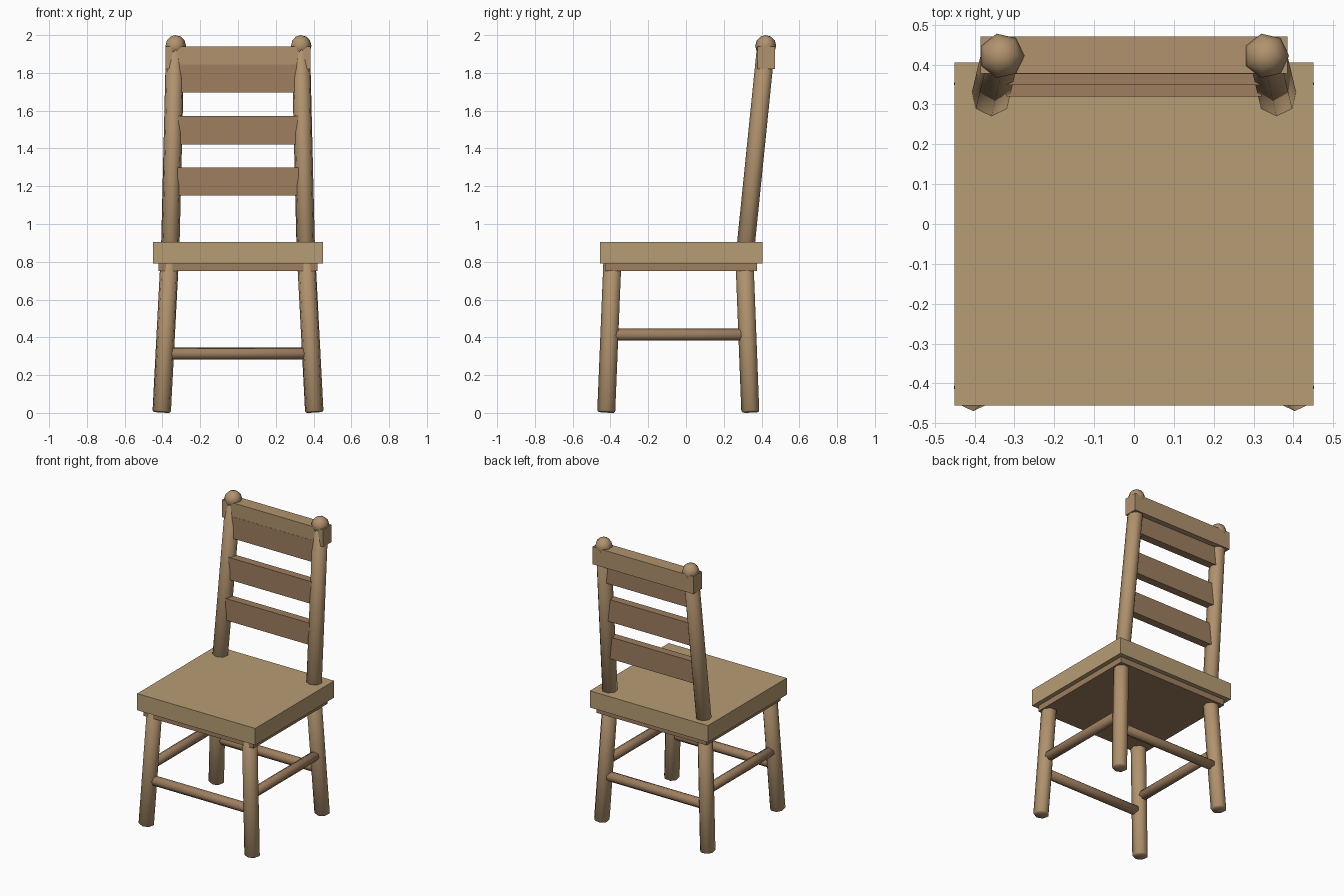
import bpy, bmesh, math
from mathutils import Vector, Matrix

if "Cube" in bpy.data.objects:
    bpy.data.objects.remove(bpy.data.objects["Cube"])


def material(name, rgb):
    m = bpy.data.materials.new(name)
    m.diffuse_color = (*rgb, 1)
    m.use_nodes = True
    m.node_tree.nodes["Principled BSDF"].inputs["Base Color"].default_value = m.diffuse_color
    return m


SEAT = material("pale_wood", (0.47, 0.34, 0.175))
FRAME = material("warm_wood", (0.44, 0.29, 0.155))
SLAT = material("brown_wood", (0.34, 0.21, 0.115))


def finish(bm, name, mat, smooth=False):
    bmesh.ops.recalc_face_normals(bm, faces=bm.faces)
    me = bpy.data.meshes.new(name)
    bm.to_mesh(me)
    bm.free()
    me.materials.append(mat)
    if smooth:
        me.polygons.foreach_set("use_smooth", [True] * len(me.polygons))
        me.set_sharp_from_angle(angle=math.radians(58))
    ob = bpy.data.objects.new(name, me)
    bpy.context.collection.objects.link(ob)
    return ob


def box(name, lo, hi, mat):
    lo, hi = Vector(lo), Vector(hi)
    bm = bmesh.new()
    bmesh.ops.create_cube(bm, size=1)
    bmesh.ops.scale(bm, vec=hi - lo, verts=bm.verts)
    bmesh.ops.translate(bm, vec=(lo + hi) / 2, verts=bm.verts)
    return finish(bm, name, mat)


def rod(name, a, b, r, mat, edge=0.008, sides=7):
    """Seven-sided rod from a to b with slightly eased ends."""
    a, b = Vector(a), Vector(b)
    length = (b - a).length
    turn = Vector((0, 0, 1)).rotation_difference(b - a)
    bm = bmesh.new()
    rings = []
    for t, rr in ((0, r - edge), (edge, r), (length - edge, r), (length, r - edge)):
        ring = []
        for i in range(sides):
            w = 2 * math.pi * i / sides - math.pi / 2
            ring.append(bm.verts.new(a + turn @ Vector((rr * math.cos(w), rr * math.sin(w), t))))
        rings.append(ring)
    for lower, upper in zip(rings, rings[1:]):
        for i in range(sides):
            j = (i + 1) % sides
            bm.faces.new((lower[i], lower[j], upper[j], upper[i]))
    bm.faces.new(rings[0])
    bm.faces.new(rings[-1])
    return finish(bm, name, mat, True)


def ball(name, centre, r, mat):
    bm = bmesh.new()
    bmesh.ops.create_uvsphere(bm, u_segments=7, v_segments=6, radius=r)
    bmesh.ops.rotate(bm, matrix=Matrix.Rotation(-math.pi / 2, 3, 'Z'), verts=bm.verts)
    bmesh.ops.translate(bm, vec=centre, verts=bm.verts)
    return finish(bm, name, mat, True)


# Seat and the block beneath it
box("seat", (-0.45, -0.455, 0.79), (0.45, 0.405, 0.905), SEAT)
box("seat_apron", (-0.42, -0.43, 0.75), (0.42, 0.375, 0.80), SLAT)

for s, side in ((-1, "left"), (1, "right")):
    # Splayed legs
    rod(f"front_leg_{side}", (s * 0.404, -0.42, 0.003), (s * 0.362, -0.387, 0.81), 0.05, FRAME)
    rod(f"back_leg_{side}", (s * 0.404, 0.343, 0.003), (s * 0.362, 0.312, 0.81), 0.05, FRAME)
    # Leaning back posts with finials
    rod(f"back_post_{side}", (s * 0.358, 0.32, 0.895), (s * 0.333, 0.425, 1.93), 0.05, FRAME)
    ball(f"finial_{side}", (s * 0.332, 0.422, 1.943), 0.057, FRAME)
    # Side stretchers
    rod(f"side_stretcher_{side}", (s * 0.383, -0.405, 0.413), (s * 0.383, 0.33, 0.413), 0.033, SLAT)

# Front and back stretchers
for name, y in (("front", -0.408), ("back", 0.331)):
    rod(f"{name}_stretcher", (-0.38, y, 0.314), (0.38, y, 0.314), 0.033, SLAT)

# Three back slats, stepped back along the lean of the posts
for i, (z0, z1) in enumerate(((1.15, 1.30), (1.42, 1.573), (1.695, 1.845))):
    y = 0.32 + 0.0285 * i
    box(f"back_slat_{i + 1}", (-0.32, y, z0), (0.32, y + 0.055, z1), SLAT)

# Top rail
box("top_rail", (-0.385, 0.378, 1.82), (0.385, 0.47, 1.94), FRAME)
